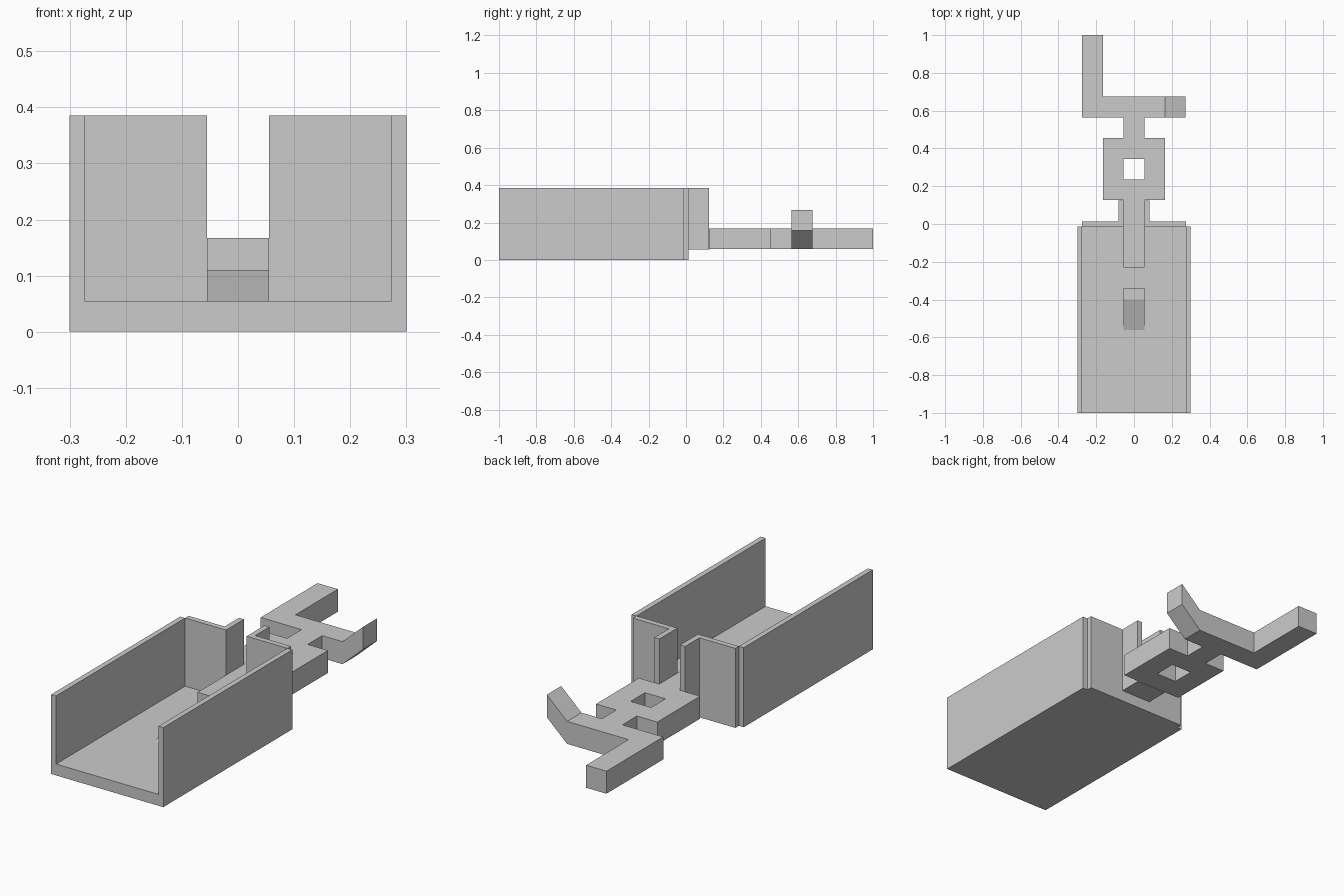
import bpy
import bmesh

if "Cube" in bpy.data.objects:
    bpy.data.objects.remove(bpy.data.objects["Cube"])


def mesh_object(name, bm):
    bmesh.ops.recalc_face_normals(bm, faces=bm.faces)
    me = bpy.data.meshes.new(name)
    bm.to_mesh(me)
    bm.free()
    ob = bpy.data.objects.new(name, me)
    bpy.context.collection.objects.link(ob)
    return ob


def prism(name, pts, axis, a, b):
    """Extrude a closed outline along an axis from a to b."""
    def place(p, t):
        return {'x': (t, p[0], p[1]), 'y': (p[0], t, p[1]), 'z': (p[0], p[1], t)}[axis]
    bm = bmesh.new()
    face = bm.faces.new([bm.verts.new(place(p, a)) for p in pts])
    ext = bmesh.ops.extrude_face_region(bm, geom=[face])
    verts = [v for v in ext['geom'] if isinstance(v, bmesh.types.BMVert)]
    d = place((0, 0), b - a)
    bmesh.ops.translate(bm, verts=verts, vec=d)
    return mesh_object(name, bm)


def box(name, x, y, z):
    return prism(name, [(x[0], y[0]), (x[1], y[0]), (x[1], y[1]), (x[0], y[1])], 'z', *z)


H, FLOOR, S = 0.385, 0.055, 0.055
Z0, Z1 = 0.058, 0.167

# open channel body: floor and two side walls
prism("channel", [(-0.3, 0), (0.3, 0), (0.3, H), (0.274, H), (0.274, FLOOR),
                  (-0.274, FLOOR), (-0.274, H), (-0.3, H)], 'y', -1.0, -0.013)

# back plate with a central slot
prism("back_plate", [(-0.274, 0), (0.274, 0), (0.274, H), (S, H), (S, FLOOR),
                     (-S, FLOOR), (-S, H), (-0.274, H)], 'y', -0.013, 0.014)

# guide flanges on either side of the slot
for side, name in ((-1, "left_flange"), (1, "right_flange")):
    box(name, sorted((side * S, side * 0.082)), (0.014, 0.124), (FLOOR, H))

# ramp stop on the channel floor
prism("ramp_stop", [(-0.34, 0.04), (-0.34, 0.11), (-0.40, 0.11), (-0.56, FLOOR),
                    (-0.56, 0.04)], 'x', -S, S)

# bar through the slot
box("slot_bar", (-S, S), (-0.23, 0.126), (FLOOR, Z1))

# square ring with a hole, built as a bridged loop
bm = bmesh.new()
cy = 0.29
loops = []
for r in (0.164, S):
    for z in (Z0, Z1):
        loops.append([bm.verts.new((sx * r, cy + sy * r, z))
                      for sx, sy in ((-1, -1), (1, -1), (1, 1), (-1, 1))])
for a, b in ((0, 1), (1, 3), (3, 2), (2, 0)):
    for i in range(4):
        j = (i + 1) % 4
        bm.faces.new((loops[a][i], loops[a][j], loops[b][j], loops[b][i]))
mesh_object("square_ring", bm)

# neck, crossbar and long prong as one flat outline
prism("key_end", [(-S, 0.454), (S, 0.454), (S, 0.565), (0.164, 0.565), (0.164, 0.675),
                  (-0.165, 0.675), (-0.165, 1.0), (-0.274, 1.0), (-0.274, 0.565),
                  (-S, 0.565)], 'z', Z0, Z1)

# upward slanted tip of the crossbar
prism("slanted_tip", [(0.164, Z0), (0.273, Z0 + 0.1), (0.273, Z1 + 0.1), (0.164, Z1)],
      'y', 0.565, 0.675)
